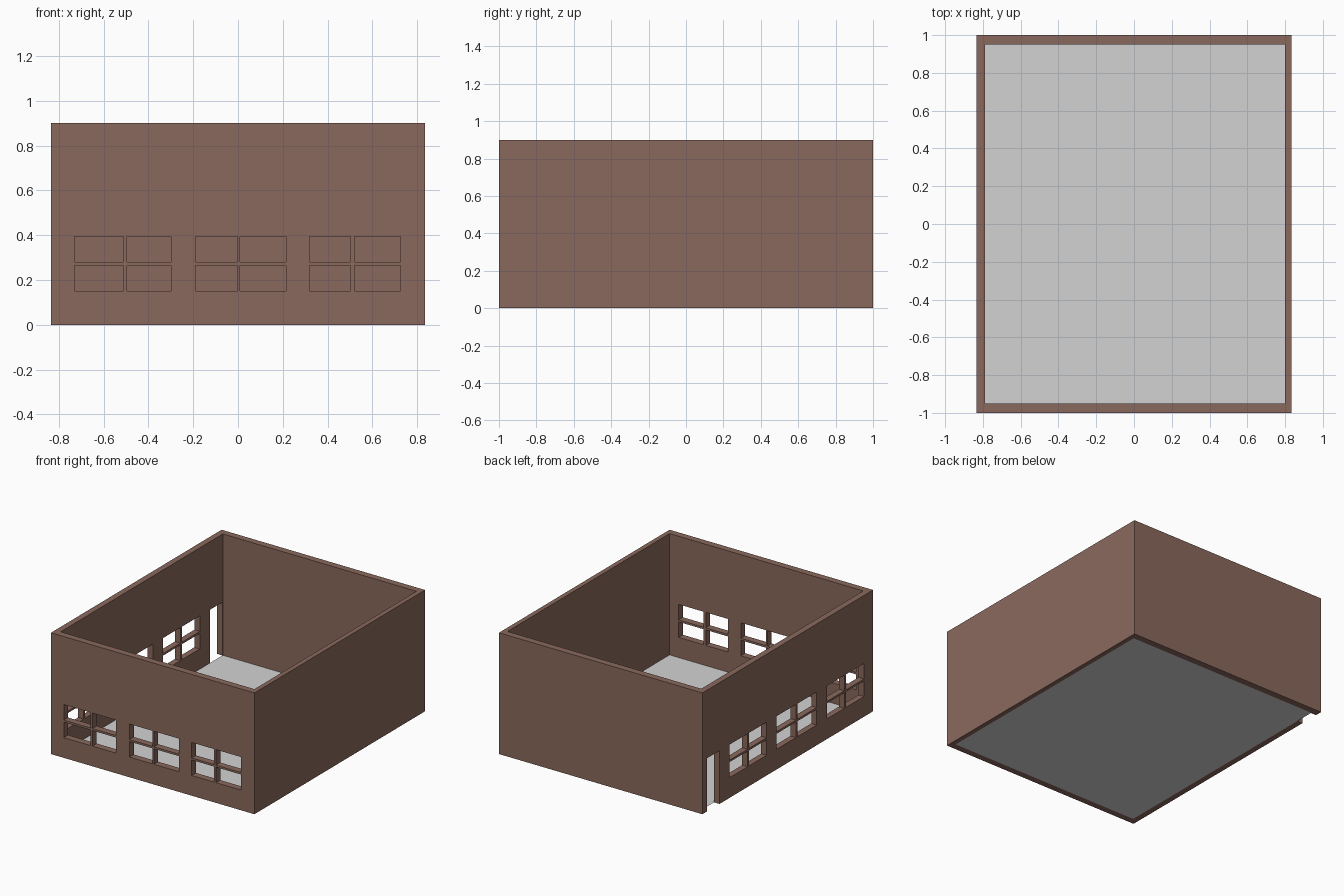
import bpy, bmesh

if "Cube" in bpy.data.objects:
    bpy.data.objects.remove(bpy.data.objects["Cube"])

def material(name, rgb):
    m = bpy.data.materials.new(name)
    m.diffuse_color = (*rgb, 1)
    m.use_nodes = True
    m.node_tree.nodes["Principled BSDF"].inputs["Base Color"].default_value = m.diffuse_color
    return m

brown = material("brown wall", (0.255, 0.141, 0.110))
grey = material("light grey floor", (0.65, 0.65, 0.65))

def make_object(name, bm, mat):
    bmesh.ops.recalc_face_normals(bm, faces=bm.faces)
    mesh = bpy.data.meshes.new(name)
    bm.to_mesh(mesh)
    bm.free()
    mesh.materials.append(mat)
    ob = bpy.data.objects.new(name, mesh)
    bpy.context.collection.objects.link(ob)
    return ob

def rect(x0, x1, y0, y1):
    return [(x0, y0), (x1, y0), (x1, y1), (x0, y1)]

def add_box(bm, xs, ys, zs):
    base = bm.faces.new([bm.verts.new((x, y, zs[0])) for x, y in rect(*xs, *ys)])
    out = bmesh.ops.extrude_face_region(bm, geom=[base], use_keep_orig=True)
    top = [v for v in out["geom"] if isinstance(v, bmesh.types.BMVert)]
    bmesh.ops.translate(bm, verts=top, vec=(0, 0, zs[1] - zs[0]))

H = 0.9
OUTER = rect(-0.835, 0.835, -1, 1)
INNER = rect(-0.79, 0.80, -0.95, 0.95)

# walls: closed rectangular ring
bm = bmesh.new()
loops = [[bm.verts.new((x, y, z)) for x, y in pts]
         for pts, z in ((OUTER, 0), (OUTER, H), (INNER, H), (INNER, 0))]
for k in range(4):
    a, b = loops[k], loops[(k + 1) % 4]
    for i in range(4):
        j = (i + 1) % 4
        bm.faces.new((a[i], a[j], b[j], b[i]))
walls = make_object("walls", bm, brown)

# openings: four-pane windows in the front and left walls, plus a door
bm = bmesh.new()
pane_rows = [(0.15, 0.265), (0.28, 0.395)]
front_panes = [(-0.73, -0.512), (-0.495, -0.30), (-0.19, -0.003),
               (0.01, 0.215), (0.32, 0.503), (0.52, 0.725)]
left_panes = [(0.47, 0.68), (0.247, 0.453), (-0.095, 0.13),
              (-0.34, -0.112), (-0.665, -0.46), (-0.894, -0.682)]
for row in pane_rows:
    for xs in front_panes:
        add_box(bm, xs, (-1.05, -0.93), row)
    for ys in left_panes:
        add_box(bm, (-0.9, -0.77), ys, row)
add_box(bm, (-0.9, -0.77), (0.80, 0.946), (-0.1, 0.395))
cutter = make_object("opening_cutter", bm, brown)
cutter.hide_render = True
cutter.display_type = 'WIRE'

cut = walls.modifiers.new("openings", 'BOOLEAN')
cut.operation = 'DIFFERENCE'
cut.solver = 'EXACT'
cut.object = cutter

# floor: thin sheet inside the walls
bm = bmesh.new()
bm.faces.new([bm.verts.new((x, y, 0)) for x, y in INNER])
floor = make_object("floor", bm, grey)
if floor.data.polygons[0].normal.z < 0:
    floor.data.flip_normals()
